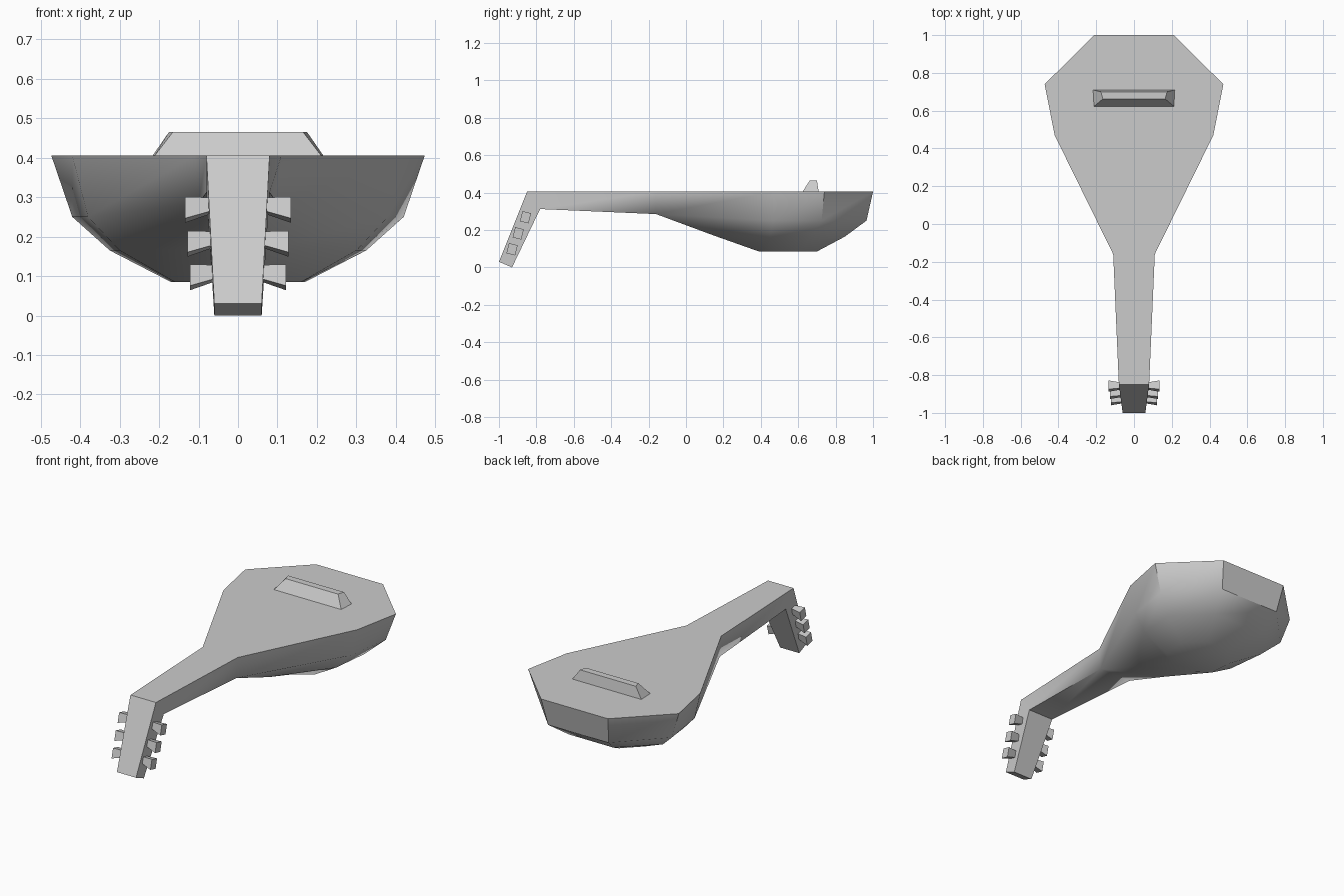
import bpy, bmesh, math
from mathutils import Vector, Matrix

if "Cube" in bpy.data.objects:
    bpy.data.objects.remove(bpy.data.objects["Cube"])


def finish(name, bm, angle=None):
    bmesh.ops.recalc_face_normals(bm, faces=bm.faces[:])
    me = bpy.data.meshes.new(name)
    bm.to_mesh(me)
    bm.free()
    ob = bpy.data.objects.new(name, me)
    bpy.context.collection.objects.link(ob)
    if angle:
        bpy.ops.object.select_all(action='DESELECT')
        ob.select_set(True)
        bpy.context.view_layer.objects.active = ob
        bpy.ops.object.shade_smooth_by_angle(angle=math.radians(angle))
    return ob


def mirrored_ring(bm, half):
    """Closed ring from right-hand points, listed back to front."""
    pts = half + [(-x, y, z) for x, y, z in reversed(half)]
    return [bm.verts.new(p) for p in pts]


# Bowl-backed body: stacked outlines from the soundboard down to the belly
bm = bmesh.new()
outlines = [
    [(.21, 1.0, .405), (.473, .74, .405), (.42, .47, .405), (.11, -.16, .405)],
    [(.19, .965, .25), (.42, .725, .25), (.38, .465, .25), (.10, -.16, .285)],
    [(.14, .85, .165), (.325, .67, .165), (.30, .45, .165), (.09, .15, .17)],
    [(.07, .70, .085), (.17, .60, .085), (.16, .46, .085), (.06, .39, .085)],
]
rings = [mirrored_ring(bm, o) for o in outlines]
n = len(rings[0])
for k, (a, b) in enumerate(zip(rings, rings[1:])):
    for i in range(n):
        if k == 0 and i == 3:      # opening where the neck joins
            continue
        j = (i + 1) % n
        bm.faces.new((a[i], a[j], b[j], b[i]))
bm.faces.new(rings[0])
bm.faces.new(rings[-1])

# Neck and bent-back head continue from the opening
section = [rings[0][3], rings[1][3], rings[1][4], rings[0][4]]
for half in ([(.08, -.85, .405), (.08, -.78, .312)],
             [(.06, -1.0, .03), (.06, -.93, 0)]):
    new = mirrored_ring(bm, half)
    for i in range(4):
        j = (i + 1) % 4
        bm.faces.new((section[i], section[j], new[j], new[i]))
    section = new
bm.faces.new(section)
finish("body_and_neck", bm, 40)

# Bridge: wedge with sloping front and ends
bm = bmesh.new()
low = mirrored_ring(bm, [(.22, .71, .40), (.215, .62, .40)])
top = mirrored_ring(bm, [(.175, .70, .465), (.165, .662, .465)])
for i in range(4):
    j = (i + 1) % 4
    bm.faces.new((low[i], low[j], top[j], top[i]))
bm.faces.new(low)
bm.faces.new(top)
finish("bridge", bm)

# Tuning pegs: flared square blocks on both sides of the head
tilt = Matrix.Rotation(math.radians(-14), 3, 'X')
pegs = [(.134, -.858, .268), (.128, -.897, .182), (.122, -.93, .097)]
for side, sx in (("right", 1), ("left", -1)):
    for number, (x, y, z) in enumerate(pegs, 1):
        bm = bmesh.new()
        loops = []
        for px, pz, s in ((x - .075, z + .012, .016), (x, z, .028)):
            loops.append([bm.verts.new(Vector((sx * px, y, pz)) +
                                       tilt @ Vector((0, a * s * .85, b * s)))
                          for a, b in ((-1, -1), (1, -1), (1, 1), (-1, 1))])
        a, b = loops
        for i in range(4):
            j = (i + 1) % 4
            bm.faces.new((a[i], a[j], b[j], b[i]))
        bm.faces.new(a)
        bm.faces.new(b)
        finish(f"peg_{side}_{number}", bm)
